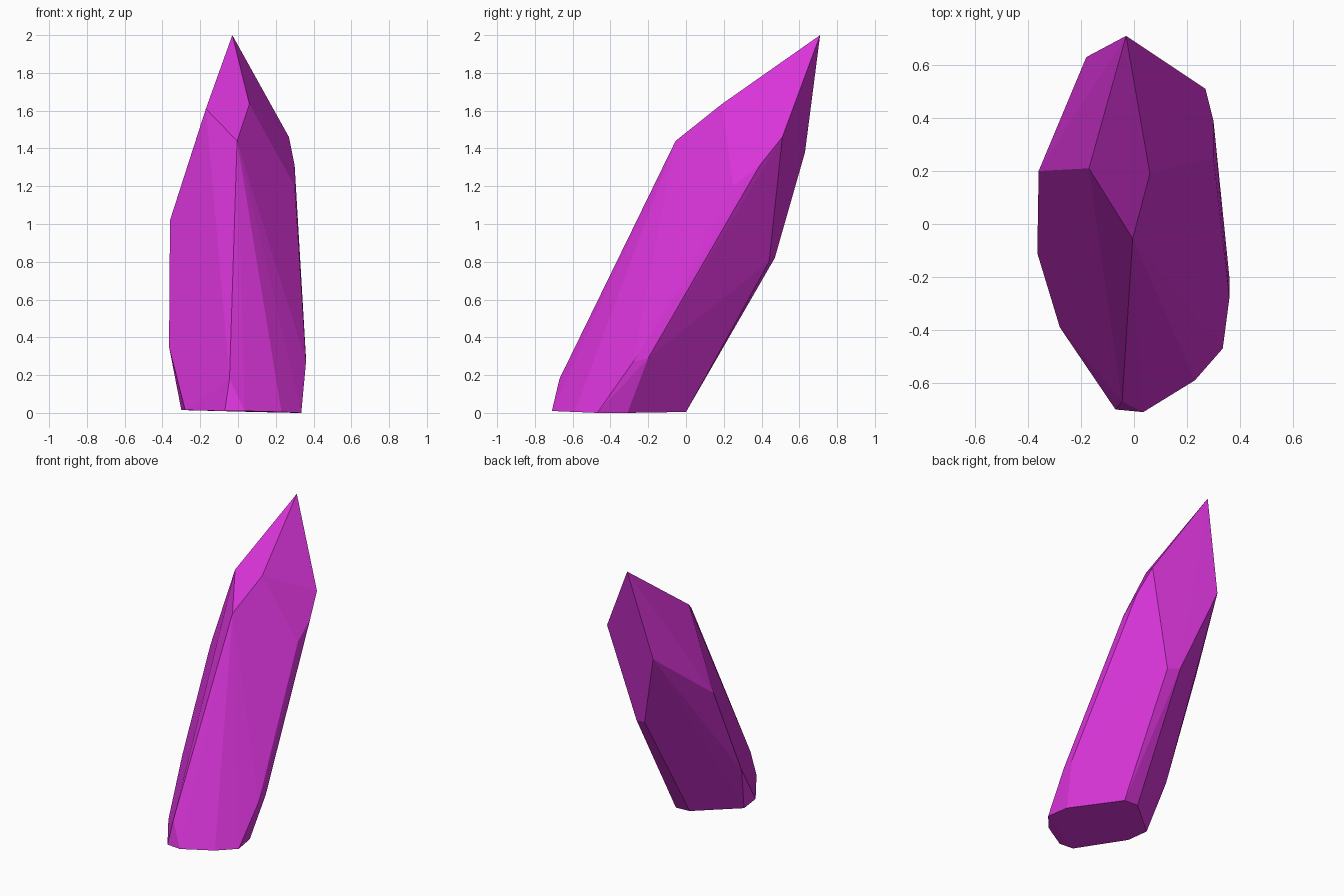
import bpy
import bmesh
import math

default = bpy.data.objects.get("Cube")
if default:
    bpy.data.objects.remove(default, do_unlink=True)


def make_material(name, color):
    mat = bpy.data.materials.new(name)
    mat.use_nodes = True
    mat.diffuse_color = color
    mat.node_tree.nodes["Principled BSDF"].inputs["Base Color"].default_value = color
    return mat


def faceted_solid(name, rings, mat):
    """Wrap a flat-shaded convex shell around the given corner rings."""
    bm = bmesh.new()
    for ring in rings:
        for corner in ring:
            bm.verts.new(corner)
    hull = bmesh.ops.convex_hull(bm, input=bm.verts)
    loose = {v for v in hull["geom_interior"] + hull["geom_unused"]
             if isinstance(v, bmesh.types.BMVert)}
    bmesh.ops.delete(bm, geom=list(loose), context="VERTS")
    # merge nearly flat triangles into broad crystal facets
    bmesh.ops.dissolve_limit(bm, angle_limit=math.radians(1.5),
                             verts=bm.verts, edges=bm.edges)
    bmesh.ops.recalc_face_normals(bm, faces=bm.faces)
    mesh = bpy.data.meshes.new(name)
    bm.to_mesh(mesh)
    bm.free()
    mesh.materials.append(mat)
    obj = bpy.data.objects.new(name, mesh)
    bpy.context.collection.objects.link(obj)
    return obj


magenta = make_material("crystal magenta", (0.7, 0.035, 0.7, 1.0))

# Cut foot of the shard
foot = [(-0.07, -0.70, 0.01), (0.035, -0.71, 0.01), (0.23, -0.59, 0.005),
        (0.335, -0.47, 0), (0.31, -0.31, 0), (0.08, 0, 0.005),
        (-0.03, 0, 0.01), (-0.30, -0.23, 0.015), (-0.28, -0.39, 0.015)]

# Chipped corners just above the foot
lower = [(-0.045, -0.67, 0.18), (-0.365, -0.11, 0.35),
         (0.36, -0.28, 0.27), (0.36, -0.20, 0.29)]

# Shoulder where the leaning prism turns into the point
shoulder = [(-0.36, 0.20, 1.02), (0, 0.47, 0.82), (0.085, 0.44, 0.80),
            (0.30, 0.25, 1.20), (0.30, 0.39, 1.31), (0.27, 0.51, 1.46),
            (-0.18, 0.63, 1.38), (-0.005, -0.055, 1.44)]

# Upper facets and the tip
point = [(-0.17, 0.21, 1.61), (0.06, 0.19, 1.635), (-0.03, 0.71, 2.0)]

faceted_solid("crystal_shard", [foot, lower, shoulder, point], magenta)
